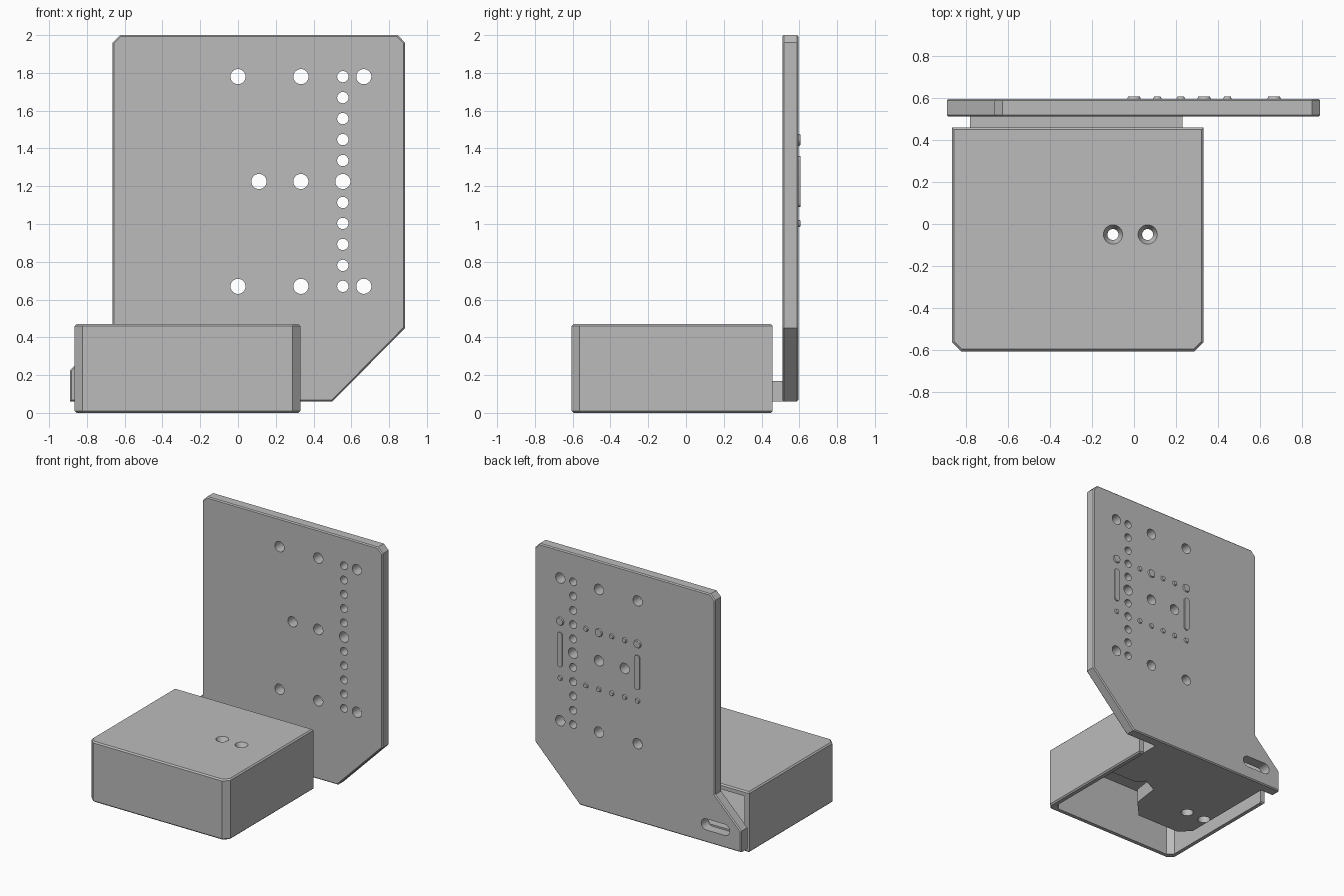
import bpy, bmesh
from mathutils import Matrix, Vector

if "Cube" in bpy.data.objects:
    bpy.data.objects.remove(bpy.data.objects["Cube"])

grey = bpy.data.materials.new("plain grey")
grey.use_nodes = True
COLOUR = (0.5, 0.5, 0.5, 1)
grey.diffuse_color = COLOUR
grey.node_tree.nodes["Principled BSDF"].inputs["Base Color"].default_value = COLOUR


def make(name, bm):
    bmesh.ops.recalc_face_normals(bm, faces=bm.faces)
    mesh = bpy.data.meshes.new(name)
    bm.to_mesh(mesh)
    bm.free()
    mesh.materials.append(grey)
    obj = bpy.data.objects.new(name, mesh)
    bpy.context.collection.objects.link(obj)
    return obj


def prism(bm, outline, low, high, upright=False):
    """Extrude an outline along z, or along y when upright."""
    place = (lambda a, b, h: (a, h, b)) if upright else (lambda a, b, h: (a, b, h))
    face = bm.faces.new([bm.verts.new(place(a, b, low)) for a, b in outline])
    geom = bmesh.ops.extrude_face_region(bm, geom=[face])["geom"]
    shift = Vector(place(0, 0, high - low))
    bmesh.ops.translate(bm, verts=[v for v in geom if isinstance(v, bmesh.types.BMVert)], vec=shift)


def drum(bm, centre, r_low, r_high, depth, along_y=False, sides=32):
    turn = Matrix.Rotation(-1.5707963, 4, "X") if along_y else Matrix()
    bmesh.ops.create_cone(bm, cap_ends=True, segments=sides, radius1=r_low, radius2=r_high,
                          depth=depth, matrix=Matrix.Translation(centre) @ turn)


def slot_outline(cx, cz, half, radius, vertical):
    """Rounded slot made of two half circles."""
    pts = []
    for side in (1, -1):
        for i in range(9):
            arm = Matrix.Rotation(3.14159265 * (i / 8 - 0.5), 2) @ Vector((radius * side, 0))
            u, w = arm.x + side * half, arm.y
            pts.append((cx - w, cz + u) if vertical else (cx + u, cz + w))
    return pts


def cut(obj, bm):
    cutter = make("cutter", bm)
    cutter.hide_render = True
    mod = obj.modifiers.new("cut", "BOOLEAN")
    mod.operation, mod.solver, mod.object = "DIFFERENCE", "EXACT", cutter
    bpy.context.view_layer.objects.active = obj
    bpy.ops.object.modifier_apply(modifier=mod.name)
    bpy.data.objects.remove(cutter)


def smooth(obj):
    bpy.ops.object.select_all(action="DESELECT")
    obj.select_set(True)
    bpy.context.view_layer.objects.active = obj
    bpy.ops.object.shade_smooth_by_angle(angle=0.5)


def chamfer(bm, size, rule=lambda e: True):
    edges = [e for e in bm.edges if e.calc_face_angle(0) > 0.3 and rule(e)]
    bmesh.ops.bevel(bm, geom=edges, offset=size, segments=1, affect="EDGES")


# Upright mounting plate
bm = bmesh.new()
prism(bm, [(-0.89, 0.06), (0.5, 0.06), (0.885, 0.45), (0.885, 1.96), (0.845, 2),
           (-0.625, 2), (-0.665, 1.96), (-0.665, 0.45), (-0.89, 0.225)], 0.51, 0.595, True)
bmesh.ops.recalc_face_normals(bm, faces=bm.faces)
chamfer(bm, 0.008, lambda e: abs(e.verts[0].co.y - e.verts[1].co.y) < 0.01)
plate = make("mounting_plate", bm)

# Bolt holes, cable holes and the slot in the lower tab
LOW, MID, HIGH = 0.67, 1.225, 1.78
bm = bmesh.new()
large = [(x, z) for x in (0, 0.333, 0.666) for z in (LOW, HIGH)]
large += [(x, MID) for x in (0.111, 0.333, 0.555)]
for x, z in large:
    drum(bm, (x, 0.55, z), 0.04, 0.04, 0.3, True)
for i in range(11):
    if i != 5:
        drum(bm, (0.555, 0.55, LOW + 0.111 * i), 0.03, 0.03, 0.3, True)
prism(bm, slot_outline(-0.67, 0.2, 0.08, 0.043, False), 0.4, 0.7, True)
cut(plate, bm)
smooth(plate)

# Raised studs and bars on the back
bm = bmesh.new()
for x in (0, 0.111, 0.222, 0.333, 0.444, 0.666):
    top = 0.036 if x in (0, 0.333, 0.666) else 0.024
    for z, r in ((1.445, top), (1.003, 0.024)):
        drum(bm, (x, 0.595, z), r, r - 0.008, 0.02, True, 24)
for x in (0, 0.666):
    prism(bm, slot_outline(x, MID, 0.113, 0.022, True), 0.585, 0.605, True)
smooth(make("back_studs", bm))


# Hollow cover, open underneath and at the back
def cover_outline(inset, back):
    l, r, f, c = -0.865 + inset, 0.33 - inset, -0.605 + inset, 0.042
    return [(l, back), (l, f + c), (l + c, f), (r - c, f), (r, f + c), (r, back)]


bm = bmesh.new()
prism(bm, cover_outline(0, 0.458), 0, 0.47)
bmesh.ops.recalc_face_normals(bm, faces=bm.faces)
chamfer(bm, 0.01, lambda e: abs(e.verts[0].co.z - e.verts[1].co.z) < 0.01)
cover = make("cover_box", bm)
bm = bmesh.new()
prism(bm, cover_outline(0.04, 0.6), -0.1, 0.43)
cut(cover, bm)

# Two countersunk holes in the cover
bm = bmesh.new()
for x in (-0.1, 0.065):
    drum(bm, (x, -0.05, 0.45), 0.025, 0.047, 0.045)
    drum(bm, (x, -0.05, 0.38), 0.025, 0.025, 0.12)
cut(cover, bm)
smooth(cover)

# Notched base shelf inside the cover, joined to the plate
bm = bmesh.new()
prism(bm, [(0.23, 0.52), (0.23, 0.02), (0, 0.02), (-0.05, 0.08), (-0.17, 0.02), (-0.2, -0.2),
           (-0.33, -0.34), (-0.7, -0.34), (-0.78, -0.26), (-0.78, 0.52)], 0.06, 0.17)
shelf = make("base_shelf", bm)
bm = bmesh.new()
for x in (-0.575, -0.735):
    drum(bm, (x, -0.08, 0.1), 0.045, 0.045, 0.4)
cut(shelf, bm)
smooth(shelf)
